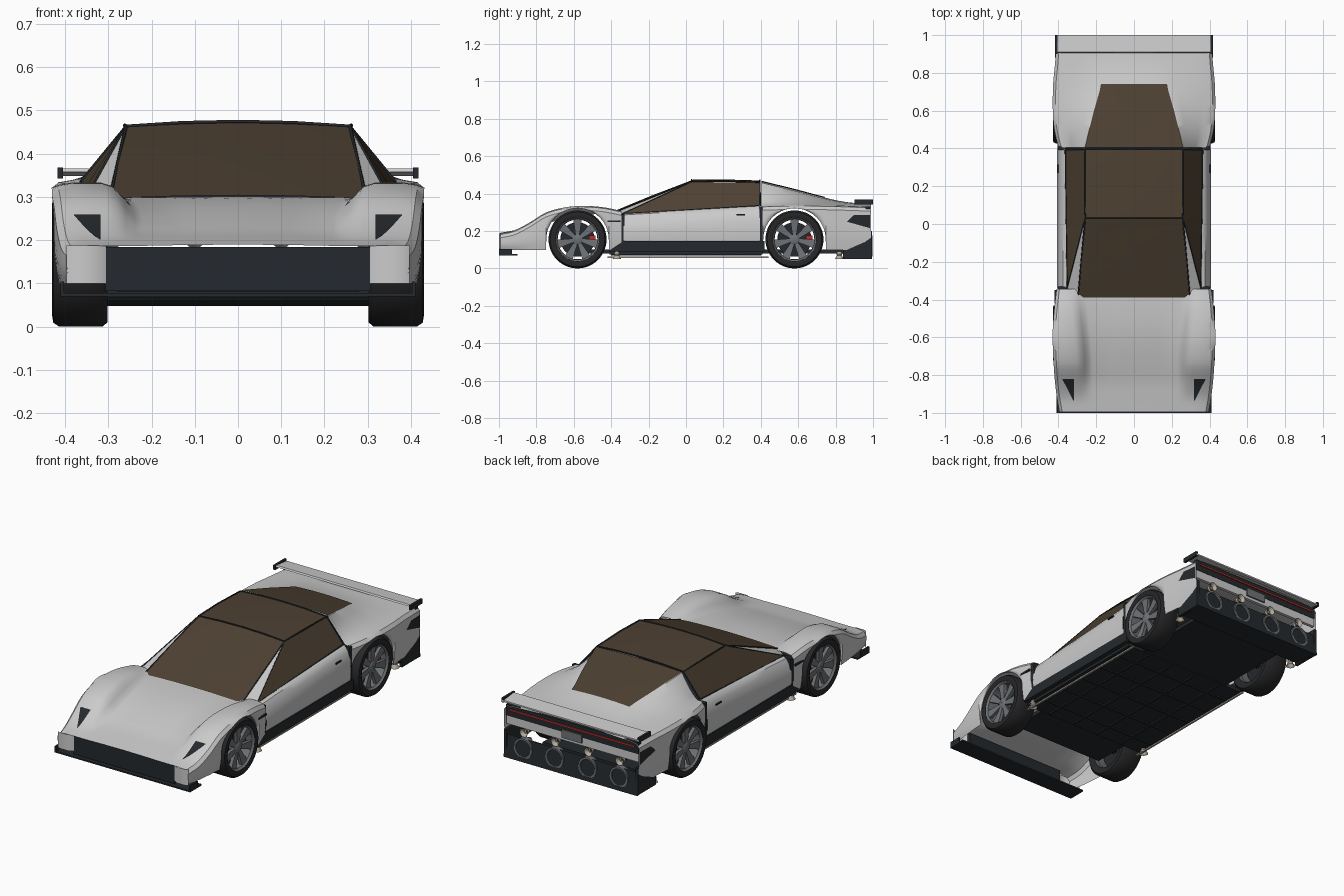
import bpy, bmesh, math
from mathutils import Matrix, Vector

if "Cube" in bpy.data.objects:
    bpy.data.objects.remove(bpy.data.objects["Cube"])

def mat(name, *c):
    m = bpy.data.materials.new(name)
    m.diffuse_color = (*c, 1)
    m.use_nodes = True
    m.node_tree.nodes["Principled BSDF"].inputs["Base Color"].default_value = m.diffuse_color
    return m
BLACK = mat("black_trim", .018, .022, .026)
RUBBER = mat("rubber", .02, .02, .022)
GLASS = mat("brown_glass", .075, .052, .032)
STEEL = mat("dark_steel", .16, .17, .18)
RED = mat("red", .45, .03, .03)
BRASS = mat("pale_metal", .45, .40, .33)

def finish(bm, name, m=None, mirror=False, angle=35):
    bmesh.ops.recalc_face_normals(bm, faces=bm.faces)
    me = bpy.data.meshes.new(name)
    bm.to_mesh(me); bm.free()
    o = bpy.data.objects.new(name, me)
    bpy.context.collection.objects.link(o)
    if m: me.materials.append(m)
    if mirror:
        o.modifiers.new("mirror", 'MIRROR').merge_threshold = .0005
    bpy.ops.object.select_all(action='DESELECT')
    o.select_set(True); bpy.context.view_layer.objects.active = o
    bpy.ops.object.shade_smooth_by_angle(angle=math.radians(angle))
    return o

def sheet(name, patches, m=None, mirror=False, angle=35):
    """Quad surface(s) through rows of points."""
    bm = bmesh.new()
    for rows in patches:
        v = [[bm.verts.new(p) for p in r] for r in rows]
        for a, b in zip(v, v[1:]):
            for i in range(len(a) - 1):
                bm.faces.new((a[i], a[i+1], b[i+1], b[i]))
    bmesh.ops.remove_doubles(bm, verts=bm.verts, dist=1e-5)
    return finish(bm, name, m, mirror, angle)

def boxes(name, spans, m=None, mirror=False):
    """Boxes given as (x0, x1, y0, y1, z0, z1)."""
    bm = bmesh.new()
    for x0, x1, y0, y1, z0, z1 in spans:
        M = Matrix.Translation(((x0+x1)/2, (y0+y1)/2, (z0+z1)/2)) @ Matrix.Diagonal((x1-x0, y1-y0, z1-z0, 1))
        bmesh.ops.create_cube(bm, size=1, matrix=M)
    return finish(bm, name, m, mirror)

def lathe(name, profile, origin, axis, m, mirror=True, n=40):
    """Revolve (along-axis, radius) points about the x, y or z axis."""
    rows = []
    for a, r in profile:
        row = []
        for i in range(n + 1):
            t = math.tau * i / n
            c, s = r * math.cos(t), r * math.sin(t)
            row.append(Vector(origin) + Vector({'x': (a, c, s), 'y': (c, a, s), 'z': (c, s, a)}[axis]))
        rows.append(row)
    return sheet(name, [rows], m, mirror, 40)

def tube(name, pts, r, m, mirror=True):
    cu = bpy.data.curves.new(name, 'CURVE')
    cu.dimensions = '3D'; cu.bevel_depth = r; cu.bevel_resolution = 1
    s = cu.splines.new('POLY'); s.points.add(len(pts) - 1)
    for p, q in zip(s.points, pts): p.co = (*q, 1)
    o = bpy.data.objects.new(name, cu); cu.materials.append(m)
    bpy.context.collection.objects.link(o)
    if mirror: o.modifiers.new("mirror", 'MIRROR')

def spline(table):
    """Smooth interpolation of rows (y, a, b, ...) along y."""
    def slope(i, k):
        a, b = table[max(i-1, 0)], table[min(i+1, len(table)-1)]
        return (b[k] - a[k]) / (b[0] - a[0])
    def f(y):
        i = max([j for j in range(len(table)-1) if table[j][0] <= y] or [0])
        a, b = table[i], table[i+1]
        h = b[0] - a[0]; t = (y - a[0]) / h
        return [(1+2*t)*(1-t)**2*a[k] + t*(1-t)**2*h*slope(i, k)
                + t*t*(3-2*t)*b[k] + t*t*(t-1)*h*slope(i+1, k) for k in range(1, len(a))]
    return f

AXLE, WZ, ARCH = .58, .155, .167
def stations(y0, c, y1):
    ys = [y0 + (c-ARCH-.001-y0)*i/10 for i in range(11)] if c-ARCH-.001 > y0 else [y0]
    ys += [c - ARCH*math.cos(math.pi*i/28) for i in range(29) if c - ARCH*math.cos(math.pi*i/28) > y0]
    e = c + ARCH + .001
    return ys + [e + (y1-e)*i/10 for i in range(11)]
def lower(y, c, base):
    d = ARCH**2 - (y-c)**2
    return max(base, WZ + math.sqrt(max(d, 0))) if d > -1e-9 else base
def flank(w, zf, zb):
    zs = max(zf-.024, zb)
    side = [(w - .012*max(0, (t-.4))**2 / .36, zs + (zb-.0005-zs)*t) for t in (0, .2, .4, .6, .8, 1)]
    return [(w-.05, zf), (w-.015, zf-.006)] + side

# Nose, hood and front fenders: hood height, fender height, half width, inner crease
front = spline([(-.995, .187, .187, .395, .25), (-.92, .2, .203, .408, .25), (-.84, .215, .243, .418, .25),
                (-.75, .24, .298, .425, .25), (-.65, .265, .326, .43, .255), (-.55, .283, .334, .43, .265),
                (-.45, .293, .328, .422, .275), (-.345, .298, .308, .41, .29)])
rows = []
for y in stations(-.995, -AXLE, -.345):
    zc, zf, w, xi = front(y)
    d = zf - zc
    sec = [(0, zc+.003), (.12, zc+.002), (xi-.03, zc), (xi-.012, zc+.1*d), (xi+.01, zc+.5*d), (xi+.03, zc+.85*d), (xi+.055, zf)]
    rows.append([(x, y, z) for x, z in sec + flank(w, zf, lower(y, -AXLE, .10))])
sheet("front_body", [rows], None, True)

# Tail and rear fenders: ridge height, ridge half width, fender height, half width
rear = spline([(.405, .458, .26, .335, .40), (.5, .435, .237, .338, .422), (.6, .41, .212, .34, .43),
               (.74, .373, .175, .338, .428), (.85, .35, .18, .335, .418), (.99, .337, .2, .33, .408)])
rows = []
for y in stations(.405, AXLE, .99):
    zr, xr, zf, w = rear(y)
    xo = w - .05
    sec = [(0, zr+.006), (xr*.5, zr+.005), (xr, zr)]
    sec += [(xr + (xo-xr)*t, zr + (zf-zr)*(t + .35*t*(1-t))) for t in (.25, .5, .75)]
    rows.append([(x, y, z) for x, z in sec + flank(w, zf, lower(y, AXLE, .10))])
sheet("rear_body", [rows], None, True)

# Doors, sills and gaps
rows = []
for i in range(9):
    t = i / 8; y = -.335 + .73*t; b = .292 + .043*t
    rows.append([(.355+.008*t, y, b), (.375, y, b-.006), (.392, y, b-.03), (.403, y, b-.07), (.408, y, .2), (.402, y, .148)])
sheet("doors", [rows], None, True)
boxes("door_gaps", [(.36, .402, -.355, -.33, .09, .29), (.36, .402, .392, .41, .09, .33)], BLACK, True)
boxes("side_sills", [(.37, .405, -.41, .42, .09, .146)], BLACK, True)
boxes("door_handles", [(.40, .406, .27, .315, .282, .29)], BLACK, True)
boxes("side_mirrors", [(.395, .42, -.42, -.35, .247, .257)], BLACK, True)
boxes("lower_rails", [(.365, .375, -.42, .44, .055, .063)], BRASS, True)

# Windscreen, roof, side and rear glass
def strip(stops, crown, n=8):
    return [[(hw*(2*i/n-1), y, z + crown*(1-(2*i/n-1)**2)) for i in range(n+1)] for y, hw, z in stops]
sheet("windscreen", [strip([(-.39, .295, .296), (-.18, .277, .383), (.03, .257, .463)], .008)], GLASS)
sheet("roof_panel", [strip([(.03, .257, .463), (.2, .262, .465), (.395, .26, .459)], .011)], GLASS)
sheet("rear_window", [strip([(y, rear(y)[1], rear(y)[0]+.004) for y in (.405, .45, .5, .55, .6, .65, .7, .74)], .006)], GLASS)
sheet("side_windows", [[[(.352, -.34, .292), (.262, .025, .46)], [(.357, .02, .315), (.262, .03, .462)],
                        [(.362, .392, .335), (.262, .392, .458)]]], GLASS, True)
sheet("windscreen_pillars", [[[(.295, -.385, .297), (.352, -.34, .292)], [(.257, .03, .463), (.262, .025, .46)]]], None, True)
tube("pillar_trim", [(.296, -.385, .298), (.259, .03, .464), (.262, .2, .466), (.261, .395, .46), (.362, .398, .337)], .004, BLACK)
tube("window_trim", [(.26, .03, .463), (.354, -.34, .293), (.364, .392, .336)], .003, BLACK)
for label, y, z, hw in (("front", .03, .464, .257), ("rear", .395, .46, .26)):
    tube("roof_trim_" + label, [(hw*t, y, z + .011*(1-t*t)) for t in (-1, -.5, 0, .5, 1)], .004, BLACK, False)

# Nose face, grille, headlights and splitter
sheet("nose_corners", [[[(.305, -.985, z), (.33, -1, z), (.38, -1, z), (.396, -.993, z)] for z in (.1, .13, .16, .188)]], None, True)
boxes("front_grille", [(-.306, .306, -.985, -.965, .083, .184)], BLACK)
sheet("headlights", [[[(.318 + .062*(1-t)*s, -.82-.12*t, front(-.82-.12*t)[1]+.004) for s in (0, .5, 1)]
                      for t in (0, .25, .5, .75, .98)]], BLACK, True)
boxes("front_splitter", [(-.41, .41, -1, -.9, .07, .078)], BLACK)
boxes("splitter_fins", [(.402, .41, -1, -.93, .07, .105)], BLACK, True)

# Tail face, light bar, vents and rear wing
boxes("tail_panel", [(-.40, .40, .96, .984, .27, .332)], BLACK)
boxes("tail_light_bar", [(-.38, .38, .983, .99, .302, .312)], RED)
boxes("rear_bumper", [(-.40, .40, .965, .982, .225, .272)])
boxes("rear_plate", [(-.06, .06, .98, .99, .24, .285)], STEEL)
sheet("rear_side_vents", [[[(.418, .86, .25), (.412, .985, .215)], [(.418, .9, .287), (.412, .985, .285)]]], BLACK, True)
sheet("rear_wing", [[[(x, y, z) for x in (-.415, .415)] for y, z in
                     ((.905, .358), (.91, .366), (1, .356), (1, .348), (.905, .358))]])
boxes("wing_endplates", [(.405, .417, .9, 1, .343, .368)], BLACK, True)

# Diffuser with four fans and four nozzles
sheet("rear_diffuser", [[[(x, y, z) for x in (-.405, .405)] for y, z in ((.83, .085), (.85, .06), (1, .048), (.985, .17))]], BLACK)
boxes("diffuser_sides", [(.39, .405, .84, .995, .05, .2)], BLACK, True)
NOZZLE = [(0, .010), (.012, .016), (.02, .012), (.04, .024), (.035, .018)]
for i, x in enumerate((.1, .29)):
    lathe(f"fan_ring_{i}", [(-.02, .055), (.012, .055), (.012, .045), (-.01, .04), (-.01, .012), (.008, .001)], (x, .985, .12), 'y', STEEL, n=24)
    boxes(f"nozzle_arm_{i}", [(x-.008, x+.008, .88, .96, .195, .21)], BLACK, True)
    lathe(f"rear_nozzle_{i}", NOZZLE, (x, .95, .205), 'y', BRASS, n=16)
for label, y in (("front", -.37), ("rear", .82)):
    lathe(label + "_foot_nozzle", [(-a, r) for a, r in NOZZLE], (.375, y, .09), 'z', BRASS, n=16)

# Underbody with ribs
boxes("floor_pan", [(-.38, .38, -.41, .41, .075, .095), (-.28, .28, -.62, .84, .08, .1)], BLACK)
boxes("floor_ribs", [(-.37, .37, y-.006, y+.006, .068, .08) for y in (-.3, -.15, 0, .15, .3)]
      + [(x-.006, x+.006, -.4, .4, .068, .08) for x in (-.24, -.08, .08, .24)], BLACK)

# Wheels: tyre, rim, seven spokes, disc, caliper, axle
for label, cy in (("front", -AXLE), ("rear", AXLE)):
    o = (0, cy, WZ)
    lathe(label + "_tyres", [(.31, .11), (.302, .12), (.302, .145), (.314, .155), (.413, .155), (.427, .146),
                             (.43, .128), (.425, .117), (.41, .114)], o, 'x', RUBBER, n=48)
    lathe(label + "_rims", [(.31, .112), (.415, .112), (.422, .119), (.424, .116), (.415, .108), (.33, .106)], o, 'x', STEEL, n=48)
    lathe(label + "_hubs", [(.37, .028), (.408, .028), (.413, .02), (.413, .001)], o, 'x', STEEL, n=20)
    lathe(label + "_brake_discs", [(.36, .001), (.36, .092), (.37, .092), (.37, .001)], o, 'x', BLACK, n=32)
    spokes = []
    for k in range(7):
        R = Matrix.Translation(o) @ Matrix.Rotation(math.tau*k/7, 4, 'X')
        spokes.append([[R @ Vector((x, s*h, r)) for x, s in ((d, -1), (d+.018, -1), (d+.018, 1), (d, 1), (d, -1))]
                       for r, h, d in ((.02, .010, .39), (.075, .018, .393), (.112, .024, .398))])
    sheet(label + "_spokes", spokes, STEEL, True)
    boxes(label + "_calipers", [(.352, .388, cy+.062, cy+.097, WZ-.022, WZ+.022)], RED, True)
    boxes(label + "_axle", [(-.36, .36, cy-.014, cy+.014, WZ-.014, WZ+.014)], BLACK)
